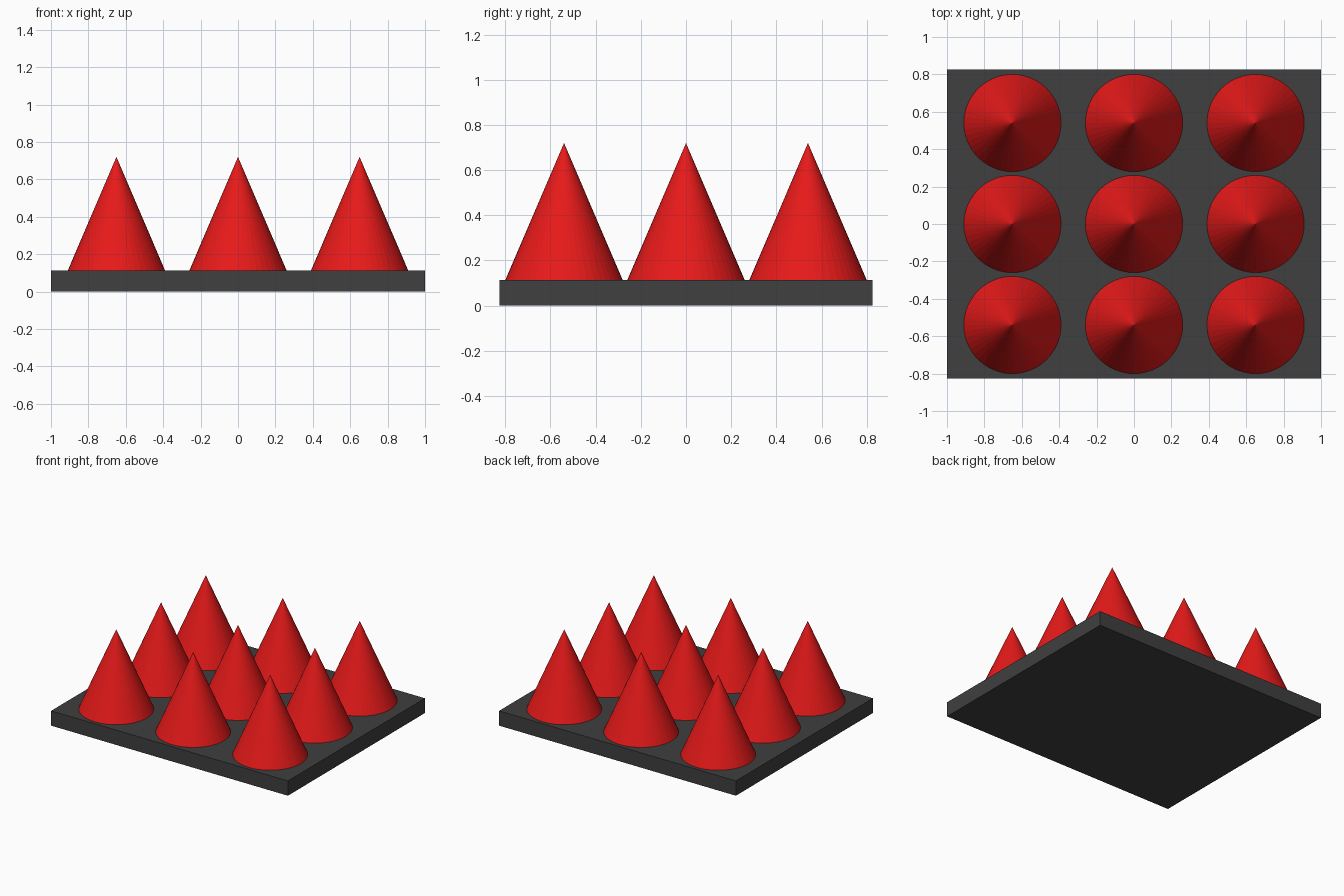
import bpy

if "Cube" in bpy.data.objects:
    bpy.data.objects.remove(bpy.data.objects["Cube"])


def material(name, color):
    mat = bpy.data.materials.new(name)
    mat.diffuse_color = color
    mat.use_nodes = True
    mat.node_tree.nodes["Principled BSDF"].inputs["Base Color"].default_value = mat.diffuse_color
    return mat


dark = material("dark_grey", (0.05, 0.05, 0.05, 1))
red = material("red", (0.8, 0.01, 0.01, 1))

BASE_TOP = 0.113
APEX = 0.72

# Flat rectangular base plate
bpy.ops.mesh.primitive_cube_add(size=1, location=(0, 0, BASE_TOP / 2))
base = bpy.context.object
base.name = "base_plate"
base.scale = (2, 1.652, BASE_TOP)
base.data.materials.append(dark)

# Three by three grid of cones standing on the plate
for row in (-1, 0, 1):
    for col in (-1, 0, 1):
        bpy.ops.mesh.primitive_cone_add(
            vertices=48, radius1=0.26, radius2=0, depth=APEX - BASE_TOP,
            location=(col * 0.65, row * 0.54, (APEX + BASE_TOP) / 2))
        cone = bpy.context.object
        cone.name = f"cone_row{row + 2}_column{col + 2}"
        cone.data.materials.append(red)
